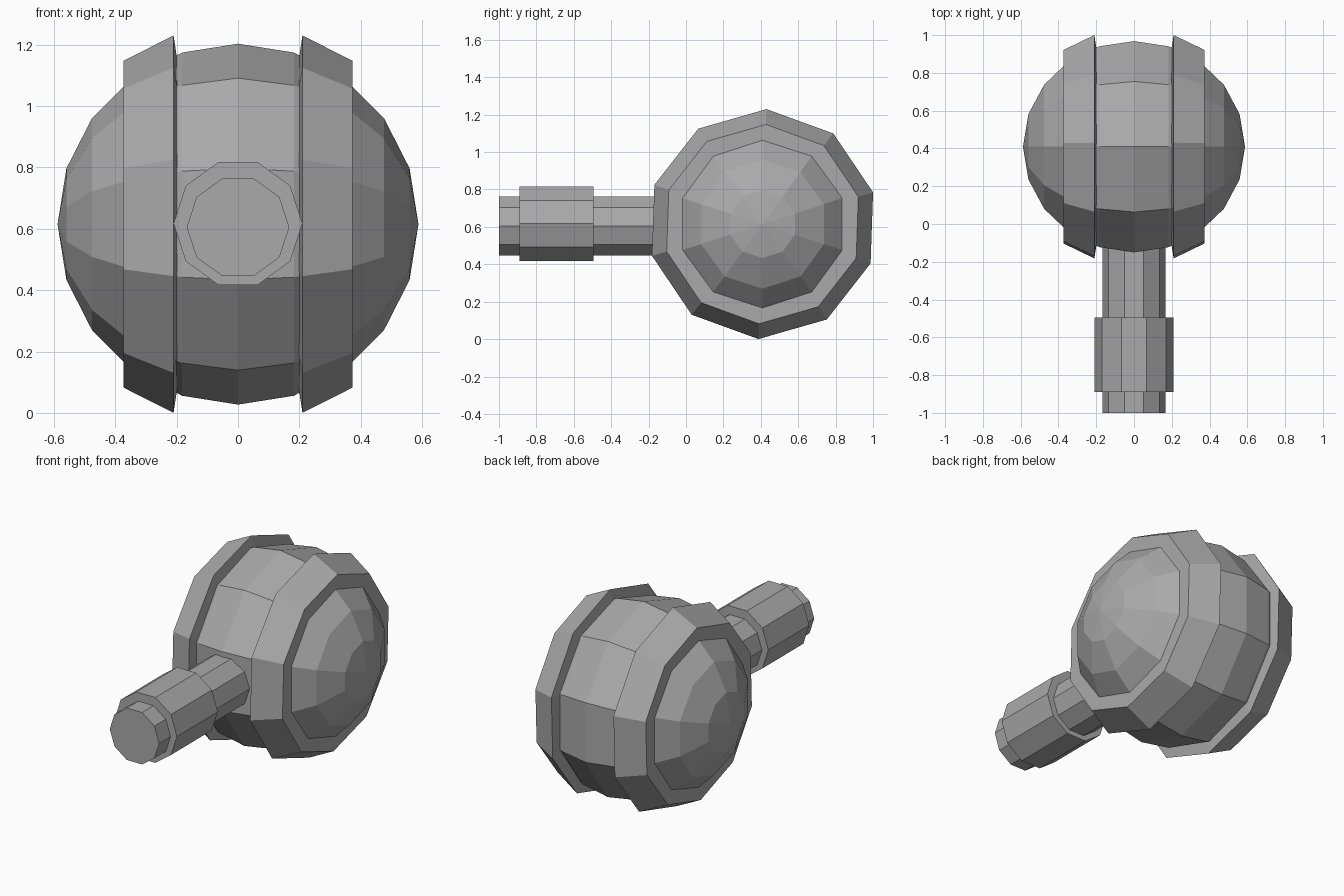
import bpy, bmesh, math
from mathutils import Matrix, Vector

cube = bpy.data.objects.get("Cube")
if cube:
    bpy.data.objects.remove(cube, do_unlink=True)

SIDES = 10
CENTRE = Vector((0, 0.409, 0.615))   # middle of the round body

grey = bpy.data.materials.new("grey")
grey.use_nodes = True
grey.diffuse_color = (0.4, 0.4, 0.4, 1)
grey.node_tree.nodes["Principled BSDF"].inputs["Base Color"].default_value = (0.4, 0.4, 0.4, 1)


def finish(name, bm):
    bmesh.ops.recalc_face_normals(bm, faces=bm.faces)
    mesh = bpy.data.meshes.new(name)
    bm.to_mesh(mesh)
    bm.free()
    mesh.materials.append(grey)
    obj = bpy.data.objects.new(name, mesh)
    bpy.context.collection.objects.link(obj)
    return obj


def flared_ring(name, profile, side, phase):
    """Sweep a closed (x, radius) profile around the body's x axis."""
    bm = bmesh.new()
    loops = []
    for i in range(SIDES):
        a = phase + math.tau * i / SIDES
        loops.append([bm.verts.new(CENTRE + Vector((side * x, r * math.sin(a), r * math.cos(a))))
                      for x, r in profile])
    n = len(profile)
    for i in range(SIDES):
        p, q = loops[i], loops[(i + 1) % SIDES]
        for j in range(n):
            k = (j + 1) % n
            bm.faces.new((p[j], p[k], q[k], q[j]))
    return finish(name, bm)


def tube(name, radius, y0, y1, z):
    """Closed ten-sided cylinder along y, with corners at its sides."""
    bm = bmesh.new()
    bmesh.ops.create_cone(bm, cap_ends=True, segments=SIDES,
                          radius1=radius, radius2=radius, depth=y1 - y0)
    # put a corner exactly on +x, whatever the primitive's start angle
    v = bm.verts[:][0].co
    bmesh.ops.rotate(bm, verts=bm.verts, matrix=Matrix.Rotation(-math.atan2(v.y, v.x), 3, 'Z'))
    bmesh.ops.rotate(bm, verts=bm.verts, matrix=Matrix.Rotation(math.pi / 2, 3, 'X'))
    bmesh.ops.translate(bm, verts=bm.verts, vec=(0, (y0 + y1) / 2, z))
    return finish(name, bm)


# Round body: faceted sphere with its poles on the left and right
bm = bmesh.new()
bmesh.ops.create_uvsphere(bm, u_segments=SIDES, v_segments=10, radius=0.588)
bmesh.ops.rotate(bm, verts=bm.verts, matrix=Matrix.Rotation(math.pi / 2, 3, 'Y'))
# align one meridian with straight up
v = next(v.co for v in bm.verts if math.hypot(v.co.y, v.co.z) > 0.1)
bmesh.ops.rotate(bm, verts=bm.verts, matrix=Matrix.Rotation(math.atan2(v.y, v.z), 3, 'X'))
bmesh.ops.translate(bm, verts=bm.verts, vec=CENTRE)
finish("body", bm)

# Flared bands on both sides
BAND = [(0.21, 0.615), (0.373, 0.533), (0.373, 0.40), (0.185, 0.45)]
for name, side in (("left_band", 1), ("right_band", -1)):
    flared_ring(name, BAND, side, math.radians(2))

# Barrel and its thicker sleeve
tube("barrel", 0.167, -1.0, 0.1, 0.605)
tube("barrel_sleeve", 0.21, -0.89, -0.495, 0.617)
